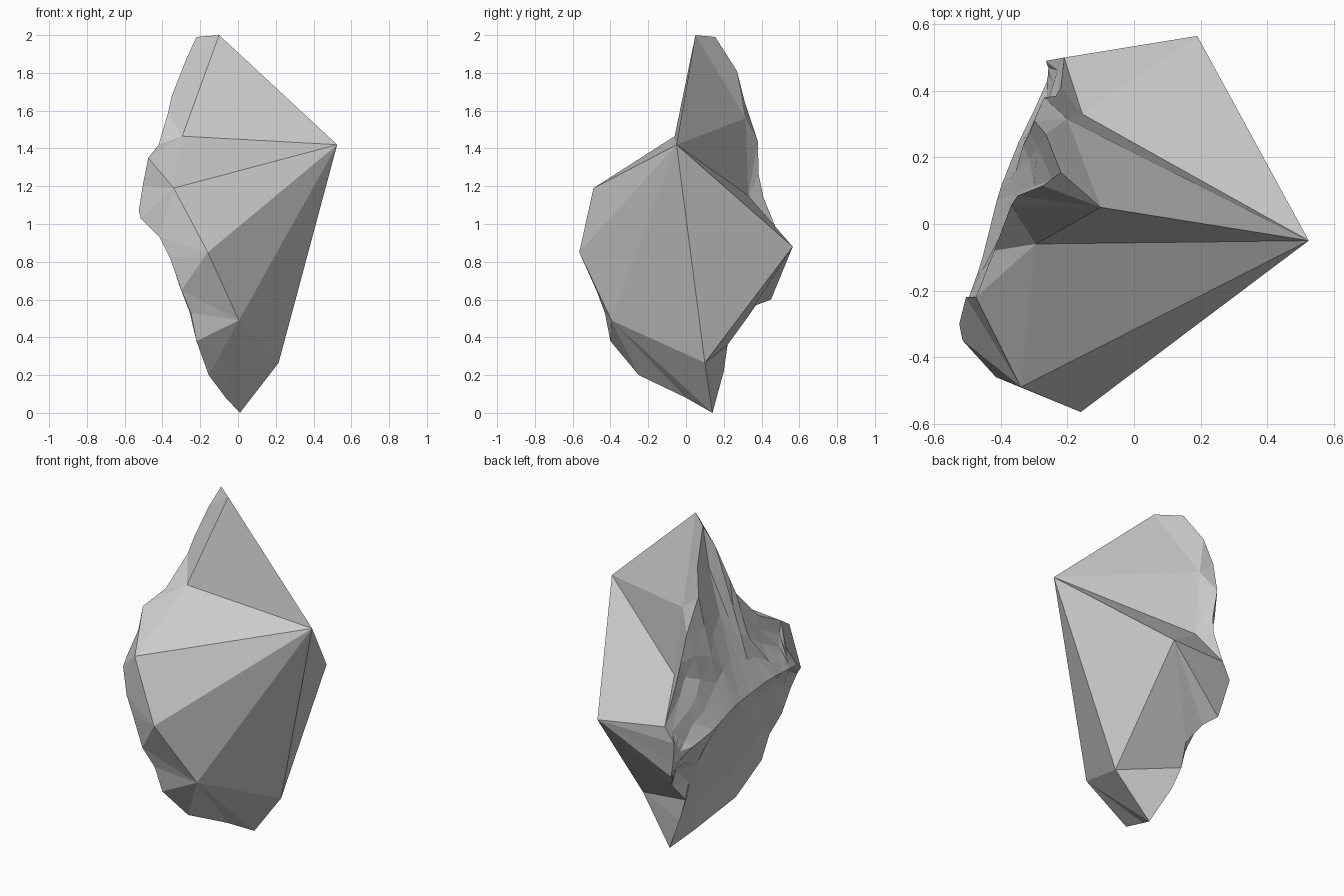
import bpy, bmesh, random
from mathutils import Vector

if "Cube" in bpy.data.objects:
    bpy.data.objects.remove(bpy.data.objects["Cube"])

random.seed(4)
bm = bmesh.new()
vert = lambda p: bm.verts.new(p)

# Main corners of the cleanly split side
A = vert((.525, -.05, 1.42))
corners = {
    'T': (-.10, .05, 2.0), 'C': (-.295, -.06, 1.465), 'D': (-.34, -.49, 1.19),
    'E': (-.16, -.565, .85), 'F': (.005, -.395, .49), 'H': (.215, .10, .265),
    'B': (.19, .565, .88), 'N': (-.155, .33, 1.15), 'Q': (-.20, .315, 1.56)}
V = {k: vert(p) for k, p in corners.items()}

# Ragged rim where the rough broken side meets the clean facets
rim = [vert(p) for p in (
    (-.525, -.30, 1.07), (-.505, -.22, 1.2), (-.475, -.22, 1.35),
    (-.42, -.08, 1.42), (-.37, .055, 1.59), (-.35, .085, 1.68),
    (-.275, .115, 1.87), (-.22, .155, 1.99), (-.265, .27, 1.81),
    (-.30, .31, 1.65), (-.27, .38, 1.44), (-.235, .385, 1.26),
    (-.22, .41, 1.14), (-.21, .50, .92), (-.265, .49, .83),
    (-.24, .465, .70), (-.216, .45, .60), (-.174, .37, .57),
    (-.115, .30, .47), (-.15, .22, .36), (-.10, .20, .22),
    (.01, .14, 0), (-.065, 0, .08), (-.155, -.25, .20),
    (-.22, -.40, .38), (-.25, -.43, .53), (-.30, -.475, .65),
    (-.36, -.475, .82), (-.415, -.46, .93), (-.515, -.35, 1.03))]


def fan(apex, points):
    for p, q in zip(points, points[1:]):
        bm.faces.new((apex, p, q))


# Big facets around the right-hand point
fan(A, [V[k] for k in 'TCDEFHBNQT'])

# Small facets between the corners and the rim: corner, first and last rim index
spans = [('D', 28, 32), ('C', 32, 34), ('T', 34, 38), ('Q', 38, 40), ('N', 40, 43),
         ('B', 43, 48), ('H', 48, 51), ('F', 51, 56), ('E', 56, 58)]
for i, (k, a, b) in enumerate(spans):
    fan(V[k], [rim[j % 30] for j in range(a, b + 1)])
    bm.faces.new((V[k], rim[b % 30], V[spans[(i + 1) % 9][0]]))

# Ridge running across the broken side
path = [rim[0].co, Vector((-.46, -.12, 1.03)), Vector((-.405, .10, .955)),
        Vector((-.345, .25, .83)), rim[15].co]
ridge = [rim[0]]
for i in range(1, 15):
    k, f = divmod(i / 15 * 4, 1)
    ridge.append(vert(path[int(k)].lerp(path[int(k) + 1], f)))
ridge.append(rim[15])


def rough_side(edge, bump, dent):
    """Loft from ridge to rim with jittered rows between."""
    rows = [ridge]
    for t in (.25, .5, .75):
        row = [edge[0]]
        for i in range(1, 15):
            p = ridge[i].co.lerp(edge[i].co, t)
            width = min(1, (edge[i].co - ridge[i].co).length / .4)
            p.x += (dent + random.uniform(-bump, bump)) * width
            p.z += random.uniform(-bump, bump) * width
            row.append(vert(p))
        rows.append(row + [edge[15]])
    rows.append(edge)
    for r, s in zip(rows, rows[1:]):
        for i in range(15):
            for tri in ((r[i], r[i + 1], s[i + 1]), (r[i], s[i + 1], s[i])):
                if len(set(tri)) == 3:
                    bm.faces.new(tri)


rough_side(rim[:16], .012, .015)
rough_side([rim[0]] + rim[:14:-1], .008, .018)

bmesh.ops.recalc_face_normals(bm, faces=bm.faces[:])
mesh = bpy.data.meshes.new("rock_shard")
bm.to_mesh(mesh)
bm.free()
bpy.context.collection.objects.link(bpy.data.objects.new("rock_shard", mesh))
